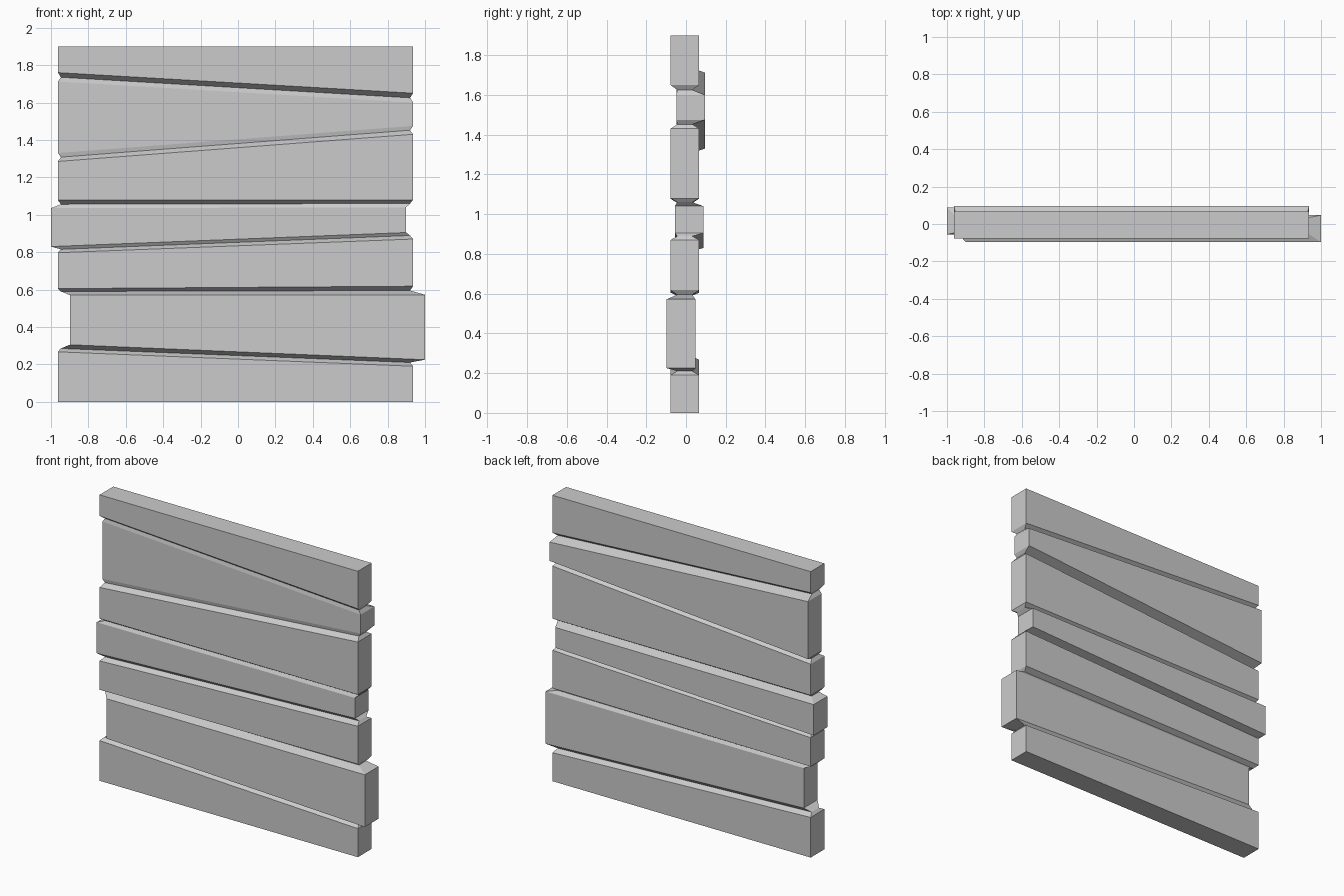
import bpy, bmesh

if "Cube" in bpy.data.objects:
    bpy.data.objects.remove(bpy.data.objects["Cube"])

X0, X1, Y0, Y1 = -0.963, 0.936, -0.078, 0.066   # plank outline
NECK_X, NECK_Y = 0.016, 0.034                    # groove depth at ends / faces

# Grooves from bottom to top: (left, right) heights of lower lip, neck, upper lip
grooves = [
    ((0.267, 0.190), (0.285, 0.210), (0.305, 0.225)),
    ((0.570, 0.572), (0.590, 0.595), (0.605, 0.618)),
    ((0.797, 0.870), (0.815, 0.889), (0.830, 0.905)),
    ((1.035, 1.040), (1.056, 1.060), (1.078, 1.080)),
    ((1.285, 1.430), (1.308, 1.452), (1.330, 1.475)),
    ((1.712, 1.600), (1.735, 1.625), (1.760, 1.650)),
]
# Sideways shift (x, y) of each plank from bottom to top
shifts = [(0, 0), (0.064, -0.019), (0, 0), (-0.037, 0.022), (0, 0), (0, 0.029), (0, 0)]

bm = bmesh.new()


def ring(heights, shift=(0, 0), ix=0.0, iy=0.0):
    """Four-cornered section whose left and right ends sit at different heights."""
    dx, dy = shift
    l, r = heights
    xa, xb, ya, yb = X0 + ix + dx, X1 - ix + dx, Y0 + iy + dy, Y1 - iy + dy
    return [bm.verts.new(p) for p in
            ((xa, ya, l), (xb, ya, r), (xb, yb, r), (xa, yb, l))]


# Sections of the wall: plank bottoms, plank tops and the groove necks
rings = [ring((0, 0))]
for i, (low, neck, high) in enumerate(grooves):
    rings.append(ring(low, shifts[i]))
    rings.append(ring(neck, ix=NECK_X, iy=NECK_Y))
    rings.append(ring(high, shifts[i + 1]))
rings.append(ring((1.9, 1.9)))

# Skin the sections and close both ends
for a, b in zip(rings, rings[1:]):
    for k in range(4):
        n = (k + 1) % 4
        bm.faces.new((a[k], a[n], b[n], b[k]))
bm.faces.new(rings[0][::-1])
bm.faces.new(rings[-1])
bmesh.ops.recalc_face_normals(bm, faces=bm.faces)

mesh = bpy.data.meshes.new("plank_wall")
bm.to_mesh(mesh)
bm.free()
wall = bpy.data.objects.new("plank_wall", mesh)
bpy.context.collection.objects.link(wall)
